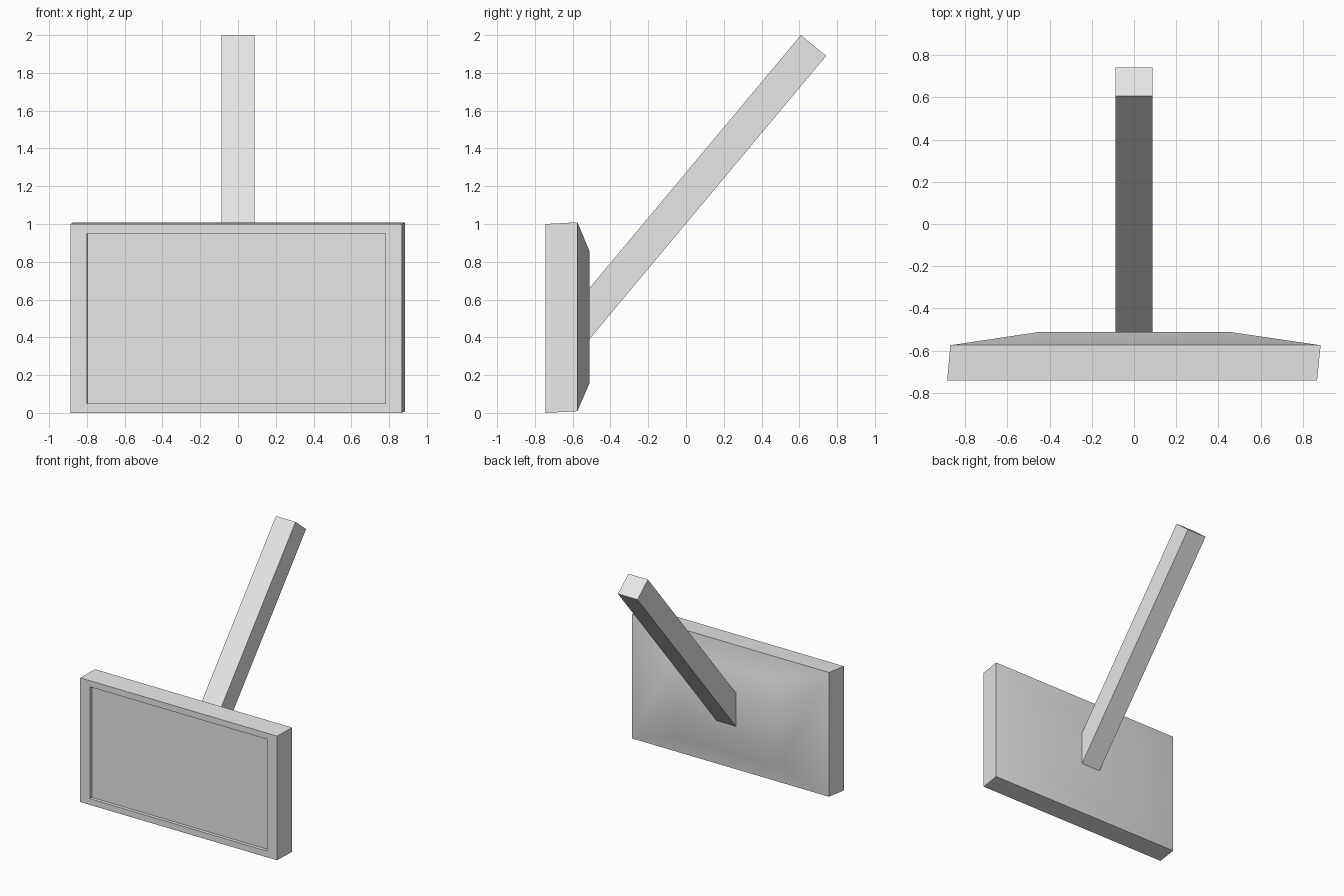
import bpy
import bmesh
import math

cube = bpy.data.objects.get("Cube")
if cube:
    bpy.data.objects.remove(cube, do_unlink=True)

grey = bpy.data.materials.new("light_grey")
grey.use_nodes = True
colour = (0.8, 0.8, 0.8, 1.0)
grey.diffuse_color = colour
grey.node_tree.nodes["Principled BSDF"].inputs["Base Color"].default_value = colour


def loft(name, rings):
    """Join matching four-point rings with side faces and cap both ends."""
    bm = bmesh.new()
    loops = [[bm.verts.new(p) for p in ring] for ring in rings]
    for a, b in zip(loops, loops[1:]):
        for i in range(4):
            j = (i + 1) % 4
            bm.faces.new((a[i], a[j], b[j], b[i]))
    bm.faces.new(loops[0])
    bm.faces.new(loops[-1])
    bmesh.ops.recalc_face_normals(bm, faces=bm.faces)
    mesh = bpy.data.meshes.new(name)
    bm.to_mesh(mesh)
    bm.free()
    mesh.materials.append(grey)
    obj = bpy.data.objects.new(name, mesh)
    bpy.context.collection.objects.link(obj)
    bpy.ops.object.select_all(action="DESELECT")
    obj.select_set(True)
    bpy.context.view_layer.objects.active = obj
    bpy.ops.object.shade_smooth_by_angle(angle=math.radians(30))
    return obj


def rectangle(y, half_x, half_z, shift_x, mid_z):
    return [(shift_x + sx * half_x, y, mid_z + sz * half_z)
            for sx, sz in ((-1, -1), (1, -1), (1, 1), (-1, 1))]


# Slightly skewed panel: recessed screen, front rim, sides, tapered back
loft("display_panel", [
    rectangle(-0.718, 0.79, 0.45, -0.008, 0.501),
    rectangle(-0.743, 0.79, 0.45, -0.01, 0.5),
    rectangle(-0.743, 0.877, 0.5, -0.009, 0.5),
    rectangle(-0.575, 0.878, 0.5, 0.007, 0.509),
    rectangle(-0.511, 0.445, 0.35, 0.002, 0.507),
])

# Sloping support arm, seated just inside the panel back, square at the top
profile = [(-0.52, 0.38), (0.742, 1.89), (0.608, 2.0), (-0.52, 0.65)]
loft("support_arm", [[(x, y, z) for y, z in profile] for x in (-0.087, 0.087)])
